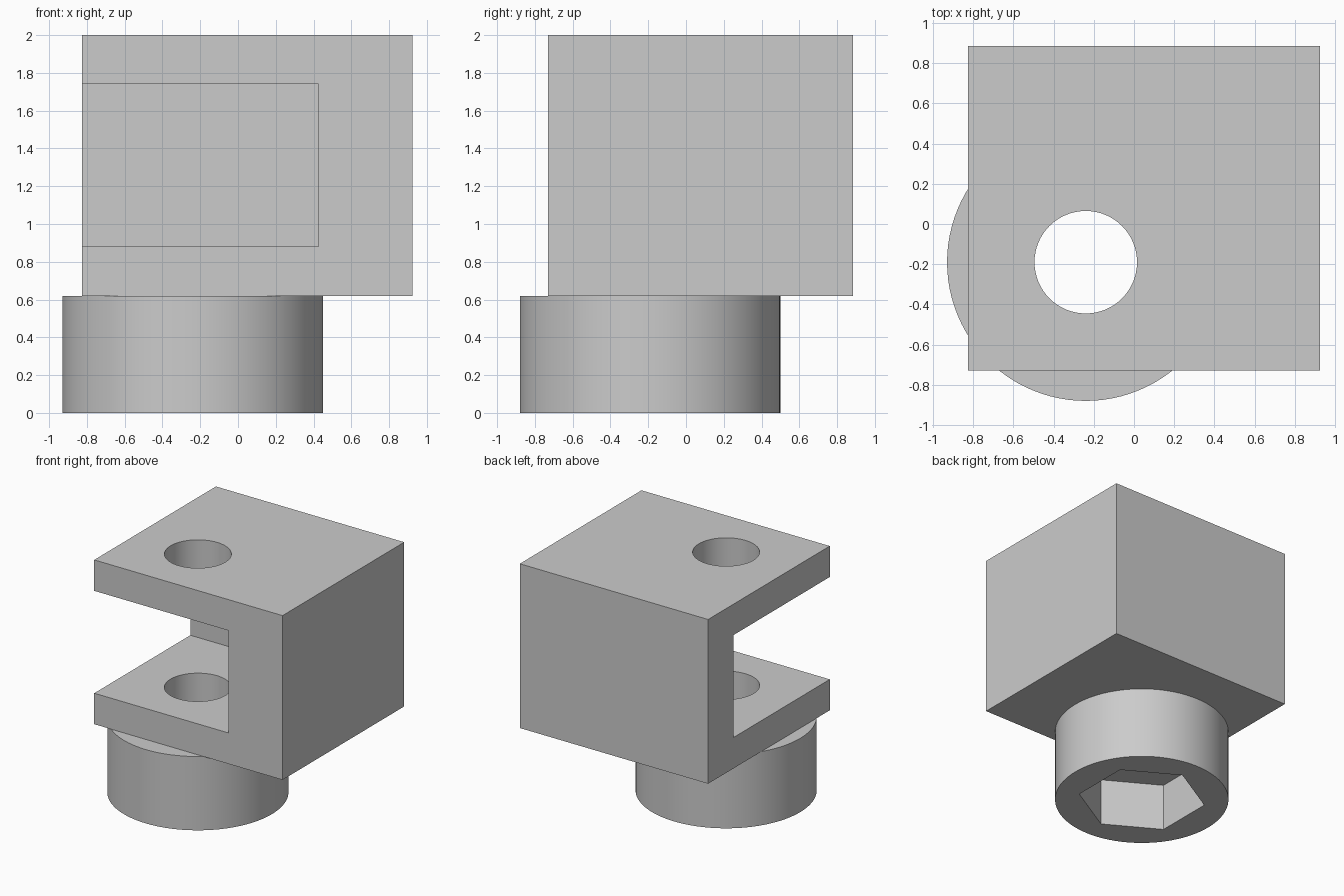
import bpy
from math import radians

cube = bpy.data.objects.get("Cube")
if cube:
    bpy.data.objects.remove(cube, do_unlink=True)

grey = bpy.data.materials.new("light grey")
grey.use_nodes = True
grey.diffuse_color = (0.6, 0.6, 0.6, 1)
grey.node_tree.nodes["Principled BSDF"].inputs["Base Color"].default_value = (0.6, 0.6, 0.6, 1)

AXIS_X, AXIS_Y = -0.24, -0.19   # shared axis of the head, socket and bore
HEAD_TOP = 0.62


def box(name, low, high):
    centre = [(a + b) / 2 for a, b in zip(low, high)]
    bpy.ops.mesh.primitive_cube_add(size=1, location=centre)
    obj = bpy.context.object
    obj.name = name
    obj.scale = [b - a for a, b in zip(low, high)]
    bpy.ops.object.transform_apply(location=True, rotation=True, scale=True)
    obj.data.materials.append(grey)
    return obj


def prism(name, sides, radius, bottom, top, turn=0):
    bpy.ops.mesh.primitive_cylinder_add(
        vertices=sides, radius=radius, depth=top - bottom,
        location=(AXIS_X, AXIS_Y, (bottom + top) / 2), rotation=(0, 0, turn))
    obj = bpy.context.object
    obj.name = name
    bpy.ops.object.transform_apply(location=True, rotation=True, scale=True)
    obj.data.materials.append(grey)
    return obj


def cut(target, cutter):
    cutter.hide_render = True
    mod = target.modifiers.new("cut", "BOOLEAN")
    mod.operation = "DIFFERENCE"
    mod.solver = "EXACT"
    mod.object = cutter
    bpy.ops.object.select_all(action="DESELECT")
    target.select_set(True)
    bpy.context.view_layer.objects.active = target
    bpy.ops.object.modifier_apply(modifier=mod.name)


# Main block, with a notch open to the front and the right side
block = box("block", (-0.825, -0.73, HEAD_TOP), (0.925, 0.885, 2))
notch = box("notch_cutter", (-1.2, -1.2, 0.88), (0.425, 0.545, 1.74))

# Round head below, with a hexagonal socket whose flats face the sides
head = prism("round_head", 96, 0.69, 0, HEAD_TOP)
socket = prism("socket_cutter", 6, 0.505, -0.2, 0.405)

# Bore through everything
bore = prism("bore_cutter", 64, 0.255, -0.3, 2.3)

cut(block, notch)
cut(block, bore)
cut(head, socket)
cut(head, bore)

for cutter in (notch, socket, bore):
    bpy.data.objects.remove(cutter, do_unlink=True)

for part in (block, head):
    bpy.ops.object.select_all(action="DESELECT")
    part.select_set(True)
    bpy.context.view_layer.objects.active = part
    bpy.ops.object.shade_smooth_by_angle(angle=radians(30))
